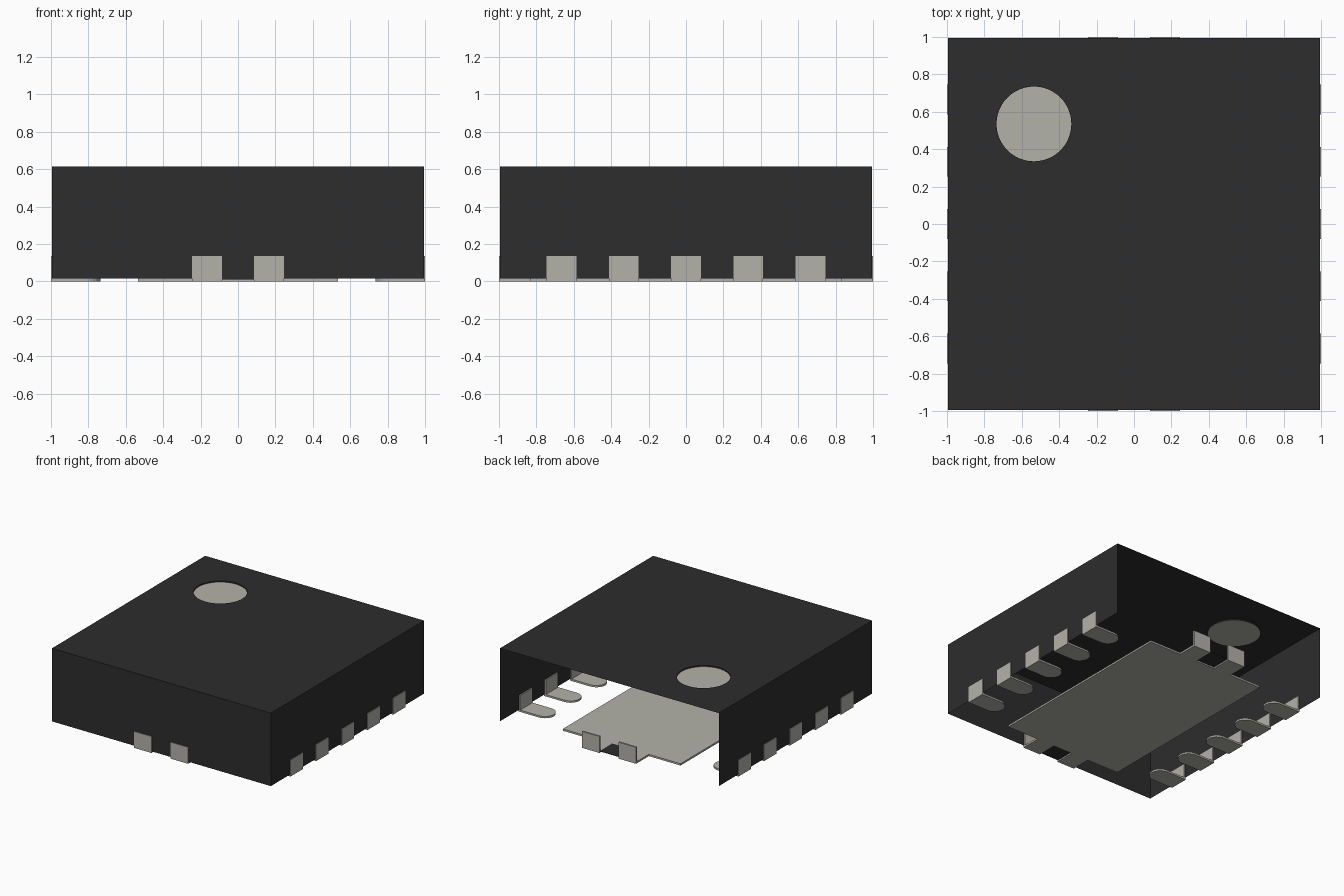
import bpy, bmesh, math
from mathutils import Vector

cube = bpy.data.objects.get("Cube")
if cube:
    bpy.data.objects.remove(cube, do_unlink=True)


def material(name, rgb):
    m = bpy.data.materials.new(name)
    m.use_nodes = True
    m.diffuse_color = (*rgb, 1)
    m.node_tree.nodes["Principled BSDF"].inputs["Base Color"].default_value = (*rgb, 1)
    return m


BLACK = material("black plastic", (0.026, 0.026, 0.026))
METAL = material("pale metal", (0.45, 0.445, 0.395))

WALL = 0.995      # half width of the housing
LOW, TOP = 0.015, 0.615
T = 0.015         # sheet thickness of the metal
W = 0.08          # half width of a lead
PITCH = 0.333
PAD_X, PAD_Y = 0.535, 0.835


def finish(name, bm, mat):
    mesh = bpy.data.meshes.new(name)
    bmesh.ops.recalc_face_normals(bm, faces=bm.faces[:])
    bm.to_mesh(mesh)
    bm.free()
    mesh.materials.append(mat)
    ob = bpy.data.objects.new(name, mesh)
    bpy.context.collection.objects.link(ob)
    return ob


def prism(bm, outline, z0, z1):
    """Extrude a flat xy outline from z0 to z1."""
    face = bm.faces.new([bm.verts.new((x, y, z0)) for x, y in outline])
    new = bmesh.ops.extrude_face_region(bm, geom=[face])["geom"]
    verts = [g for g in new if isinstance(g, bmesh.types.BMVert)]
    bmesh.ops.translate(bm, verts=verts, vec=(0, 0, z1 - z0))


def box(bm, x0, x1, y0, y1, z0, z1):
    prism(bm, [(x0, y0), (x1, y0), (x1, y1), (x0, y1)], z0, z1)


def circle(cx, cy, r, n, z):
    return [Vector((cx + r * math.cos(2 * math.pi * i / n),
                    cy + r * math.sin(2 * math.pi * i / n), z)) for i in range(n)]


def loop(bm, points):
    verts = [bm.verts.new(p) for p in points]
    return [bm.edges.new((a, b)) for a, b in zip(verts, verts[1:] + verts[:1])]


# Housing: thin shell, open underneath and at the back, with a round recess on top
bm = bmesh.new()
MARK = (-0.535, 0.535, 0.2, 48)
corners = [(WALL, WALL), (-WALL, WALL), (-WALL, -WALL), (WALL, -WALL)]
rim = loop(bm, [(x, y, TOP) for x, y in corners])
hole = loop(bm, circle(*MARK, TOP))
bmesh.ops.triangle_fill(bm, use_beauty=True, edges=rim + hole)
for edges, drop in ((rim[1:], TOP - LOW), (hole, 0.01)):
    new = bmesh.ops.extrude_edge_only(bm, edges=edges)["geom"]
    verts = [g for g in new if isinstance(g, bmesh.types.BMVert)]
    bmesh.ops.translate(bm, verts=verts, vec=(0, 0, -drop))
finish("housing", bm, BLACK)

# Pin one marker at the bottom of the recess
bm = bmesh.new()
bm.faces.new([bm.verts.new(p) for p in circle(*MARK, TOP - 0.01)])
finish("pin_one_marker", bm, METAL)

# Side leads: round-ended foot with an upright tab through the wall
for side, label in ((1, "left"), (-1, "right")):
    for i in range(-2, 3):
        y = i * PITCH
        bm = bmesh.new()
        foot = [(side, y - W), (side, y + W)]
        for k in range(13):
            a = math.pi * (0.5 + k / 12)
            foot.append((side * (0.815 + W * math.cos(a)), y + W * math.sin(a)))
        prism(bm, foot, 0, T)
        x0, x1 = sorted((side, side * (1 - T)))
        box(bm, x0, x1, y - W, y + W, T, 0.135)
        finish(f"{label}_lead_{i + 3}", bm, METAL)

# Centre pad with two bent straps at each end
bm = bmesh.new()
box(bm, -PAD_X, PAD_X, -PAD_Y, PAD_Y, 0, T)
for end in (1, -1):
    for x in (-PITCH / 2, PITCH / 2):
        y0, y1 = sorted((end * PAD_Y, end))
        box(bm, x - W, x + W, y0, y1, 0, T)
        y0, y1 = sorted((end, end * (1 - T)))
        box(bm, x - W, x + W, y0, y1, T, 0.135)
finish("centre_pad", bm, METAL)

# Plastic filling the gap between each pair of straps
gap = PITCH / 2 - W
for end, label in ((1, "back"), (-1, "front")):
    bm = bmesh.new()
    y0, y1 = sorted((end * PAD_Y, end * WALL))
    box(bm, -gap, gap, y0, y1, LOW - 0.004, LOW)
    finish(f"{label}_gap_filler", bm, BLACK)
